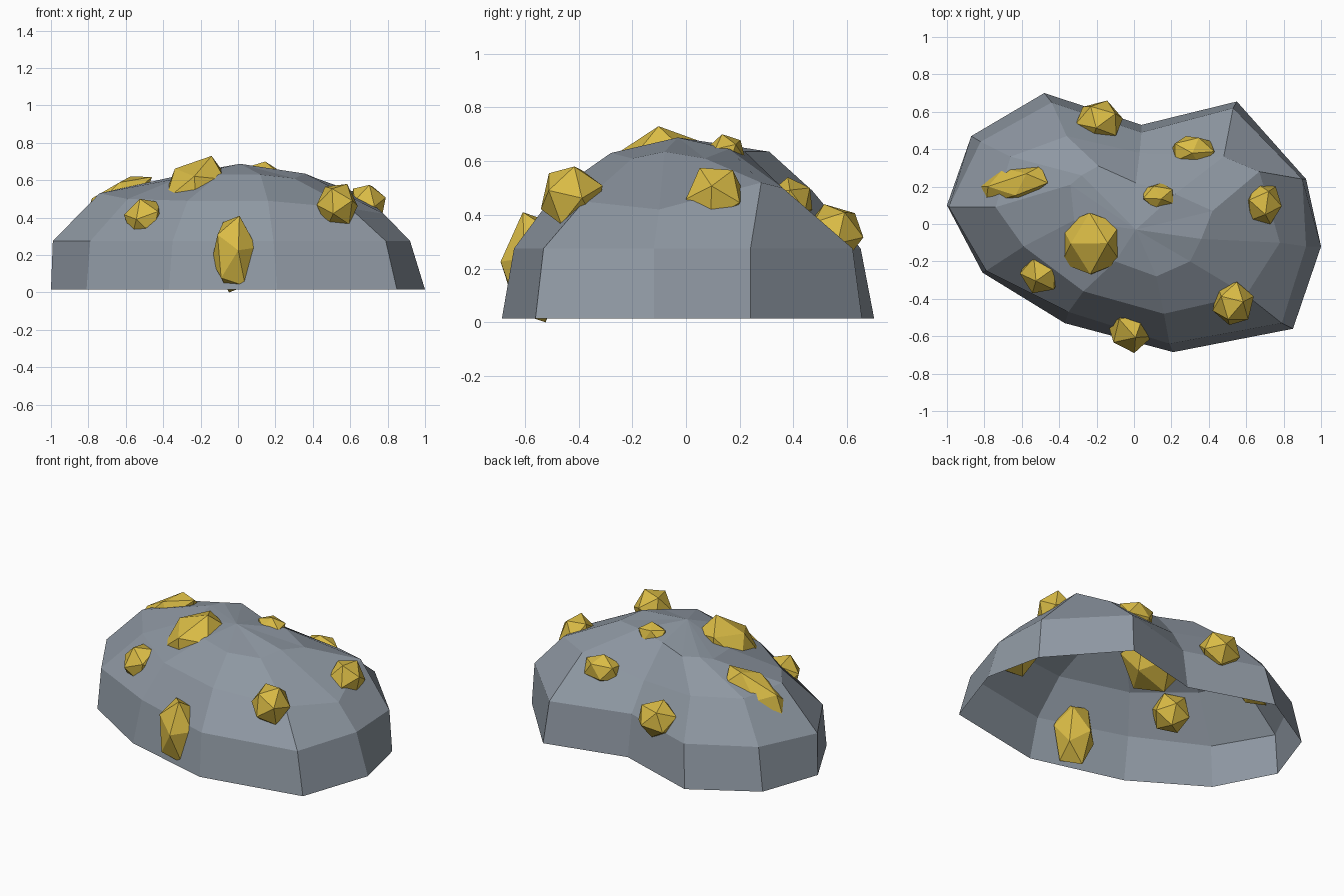
import bpy, bmesh
from mathutils import Euler

if "Cube" in bpy.data.objects:
    bpy.data.objects.remove(bpy.data.objects["Cube"])


def material(name, color):
    m = bpy.data.materials.new(name)
    m.diffuse_color = color
    m.use_nodes = True
    m.node_tree.nodes["Principled BSDF"].inputs["Base Color"].default_value = m.diffuse_color
    return m


def finish(bm, name, mat):
    me = bpy.data.meshes.new(name)
    bm.to_mesh(me)
    bm.free()
    me.materials.append(mat)
    ob = bpy.data.objects.new(name, me)
    bpy.context.collection.objects.link(ob)
    return ob


stone = material("stone", (0.27, 0.31, 0.36, 1))
gold = material("gold", (0.70, 0.50, 0.06, 1))

# Rock: open-bottomed shell lofted through four irregular 11-sided outlines
base = [(-1, .10), (-.87, .47), (-.48, .70), (.04, .53), (.55, .655), (.92, .24),
        (1, -.12), (.85, -.56), (.21, -.685), (-.37, -.53), (-.81, -.26)]
wall = [(-.99, .09), (-.82, .44), (-.44, .65), (.04, .49), (.53, .62), (.90, .24),
        (.92, -.12), (.79, -.53), (.19, -.64), (-.35, -.47), (-.79, -.25)]
shoulder = [(-.74, .09, .53), (-.66, .36, .51), (-.36, .47, .49), (.03, .38, .45),
            (.48, .36, .50), (.67, .28, .52), (.78, -.10, .42), (.60, -.38, .45),
            (.16, -.48, .49), (-.27, -.36, .49), (-.59, -.12, .50)]
crown = [(-.34, .21, .62), (-.28, .26, .635), (-.19, .31, .635), (.01, .22, .635),
         (.22, .16, .645), (.42, .07, .61), (.36, -.08, .635), (.30, -.20, .61),
         (.12, -.28, .63), (-.10, -.20, .63), (-.32, .02, .61)]
rings = [[(x, y, .015) for x, y in base], [(x, y, .275) for x, y in wall],
         shoulder, crown]

bm = bmesh.new()
loops = [[bm.verts.new(p) for p in r] for r in rings]
apex = bm.verts.new((.01, -.03, .688))
n = len(base)
for lo, hi in zip(loops, loops[1:]):
    for i in range(n):
        j = (i + 1) % n
        bm.faces.new((lo[j], lo[i], hi[i], hi[j]))
for i in range(n):
    bm.faces.new((loops[-1][(i + 1) % n], loops[-1][i], apex))
finish(bm, "rock", stone)


# Gold nuggets: 20-sided stones, slanted, then fitted between two corners
def nugget(i, lo, hi, xz=0, yz=0, xy=0):
    bm = bmesh.new()
    bmesh.ops.create_icosphere(bm, subdivisions=1, radius=1)
    bm.transform(Euler((.3 * i, .4, .7 * i)).to_matrix().to_4x4())
    for v in bm.verts:
        v.co.z += xz * v.co.x + yz * v.co.y
        v.co.y += xy * v.co.x
    for a in range(3):
        low = min(v.co[a] for v in bm.verts)
        high = max(v.co[a] for v in bm.verts)
        for v in bm.verts:
            t = (v.co[a] - low) / (high - low)
            v.co[a] = lo[a] + t * (hi[a] - lo[a])
    finish(bm, f"gold_nugget_{i}", gold)


nuggets = [
    ((-.39, -.27, .40), (-.07, .06, .73), .35, .2),
    ((-.61, -.37, .28), (-.38, -.15, .50)),
    ((-.14, -.69, .0), (.10, -.44, .41)),
    ((.42, -.54, .35), (.64, -.31, .58)),
    ((.59, 0, .36), (.79, .22, .575)),
    ((.05, .08, .56), (.21, .22, .70)),
    ((.20, .31, .36), (.43, .47, .54)),
    ((-.31, .44, .22), (-.06, .66, .44)),
    ((-.83, .11, .36), (-.46, .31, .62), .9, 0, .4),
]
for i, spec in enumerate(nuggets, 1):
    nugget(i, *spec)
